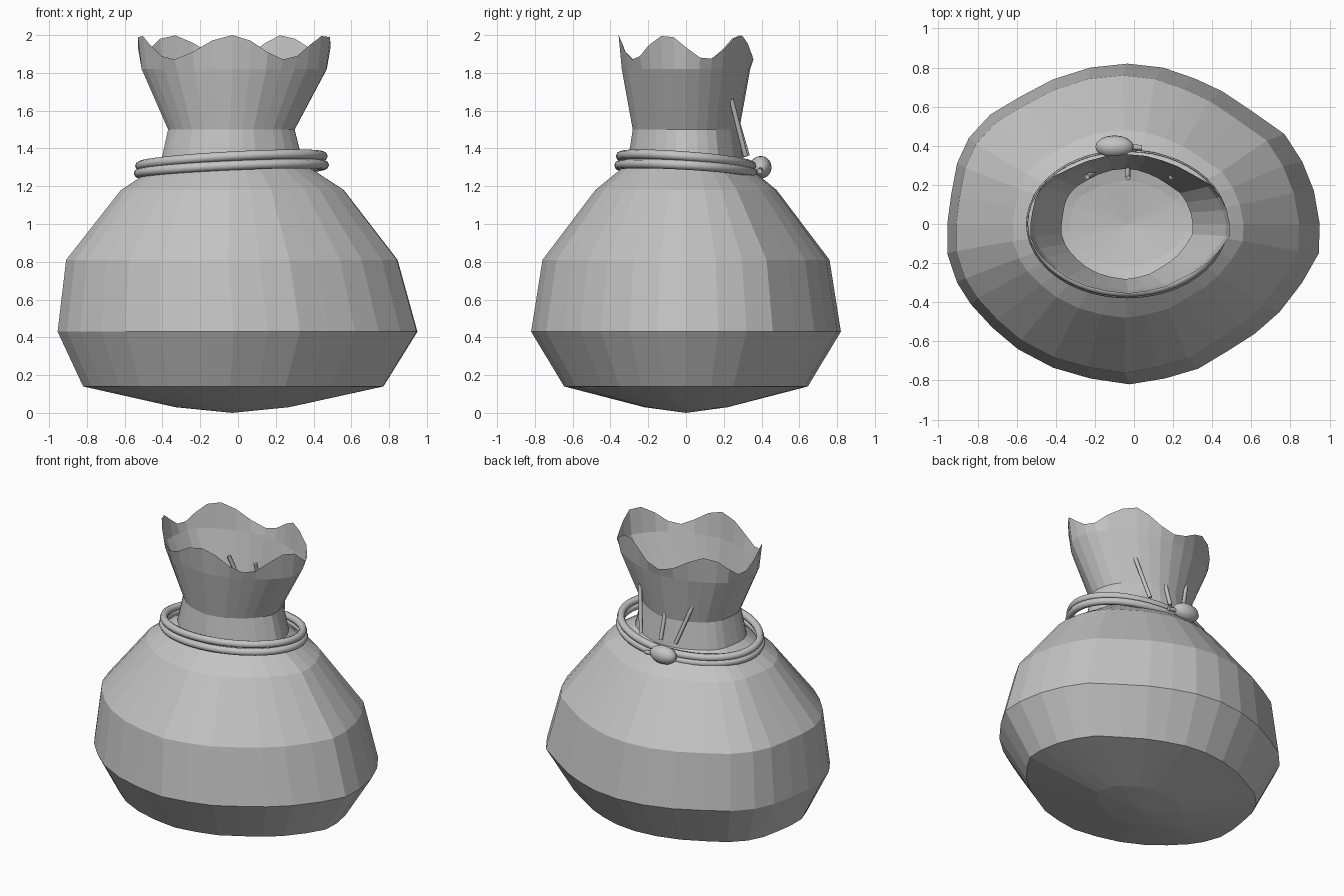
import bpy, bmesh, math
from mathutils import Matrix, Vector

if "Cube" in bpy.data.objects:
    bpy.data.objects.remove(bpy.data.objects["Cube"])

grey = bpy.data.materials.new("sack_grey")
grey.diffuse_color = (0.55, 0.55, 0.55, 1)
grey.use_nodes = True
grey.node_tree.nodes["Principled BSDF"].inputs["Base Color"].default_value = grey.diffuse_color


def add(name, data):
    data.materials.append(grey)
    ob = bpy.data.objects.new(name, data)
    bpy.context.collection.objects.link(ob)
    return ob


# Lumpy cross-section of the sack at its widest, counter-clockwise from +x
OUTLINE = [(.95, 0), (.92, .17), (.86, .32), (.77, .46), (.60, .58), (.45, .68),
           (.31, .745), (.15, .80), (-.03, .82), (-.22, .80), (-.41, .74),
           (-.58, .65), (-.73, .56), (-.84, .44), (-.90, .31), (-.93, .15),
           (-.95, 0), (-.95, -.15), (-.90, -.30), (-.83, -.41), (-.72, -.53),
           (-.59, -.64), (-.41, -.735), (-.22, -.79), (-.02, -.82), (.16, -.79),
           (.33, -.74), (.48, -.65), (.62, -.56), (.745, -.45), (.86, -.30),
           (.945, -.15)]
N = len(OUTLINE)

# Rings from bottom to mouth: left x, right x, half depth, height
RINGS = [(-.33, .27, .22, .03), (-.82, .77, .645, .14), (-.955, .95, .82, .43),
         (-.91, .845, .76, .81), (-.62, .56, .48, 1.18), (-.41, .345, .31, 1.32),
         (-.37, .30, .282, 1.50), (-.51, .47, .34, 1.82), (-.53, .49, .357, None)]

# Open sack with a scalloped mouth
bm = bmesh.new()
loops = []
for lo, hi, depth, z in RINGS:
    loop = []
    for k, (x, y) in enumerate(OUTLINE):
        wave = 1.935 + .065 * math.cos(5 * math.tau * (k - 24) / N)
        px = (lo + hi) / 2 + x / .95 * (hi - lo) / 2
        loop.append(bm.verts.new((px, y / .82 * depth, wave if z is None else z)))
    loops.append(loop)
for a, b in zip(loops, loops[1:]):
    for k in range(N):
        j = (k + 1) % N
        bm.faces.new((a[k], a[j], b[j], b[k]))
tip = bm.verts.new((-.03, 0, 0))
for k in range(N):
    bm.faces.new((tip, loops[0][(k + 1) % N], loops[0][k]))
me = bpy.data.meshes.new("sack")
bm.to_mesh(me)
bm.free()
add("sack", me)


def tube(name, points, radius, closed=False):
    cu = bpy.data.curves.new(name, 'CURVE')
    cu.dimensions = '3D'
    cu.bevel_depth = radius
    cu.bevel_resolution = 2
    cu.use_fill_caps = not closed
    sp = cu.splines.new('POLY')
    sp.points.add(len(points) - 1)
    for p, co in zip(sp.points, points):
        p.co = (*co, 1)
    sp.use_cyclic_u = closed
    return add(name, cu)


# Two tilted strands of cord around the neck
for name, a, b, z0, dx, dy in (("upper_cord", .485, .347, 1.333, .026, -.026),
                               ("lower_cord", .492, .355, 1.290, .022, -.020)):
    ring = []
    for i in range(48):
        t = math.tau * i / 48
        c, s = math.cos(t), math.sin(t)
        ring.append((-.035 + a * c, b * s, z0 + dx * c + dy * s))
    tube(name, ring, .025, True)

# Knot at the back with a short cord stub
bm = bmesh.new()
bmesh.ops.create_uvsphere(bm, u_segments=16, v_segments=10, radius=1,
                          matrix=Matrix.Translation((-.10, .395, 1.30))
                          @ Matrix.Diagonal((.098, .058, .06, 1)))
for f in bm.faces:
    f.smooth = True
me = bpy.data.meshes.new("knot")
bm.to_mesh(me)
bm.free()
add("knot", me)
tube("cord_stub", [(-.04, .395, 1.29), (.04, .39, 1.28)], .014)

# Thin gathered folds on the back of the neck
for name, low, high in (("left_fold", (-.14, .315, 1.36), (-.24, .24, 1.66)),
                        ("middle_fold", (-.03, .325, 1.36), (-.03, .235, 1.67)),
                        ("right_fold", (.13, .315, 1.36), (.19, .24, 1.66))):
    tube(name, [low, high], .013)
